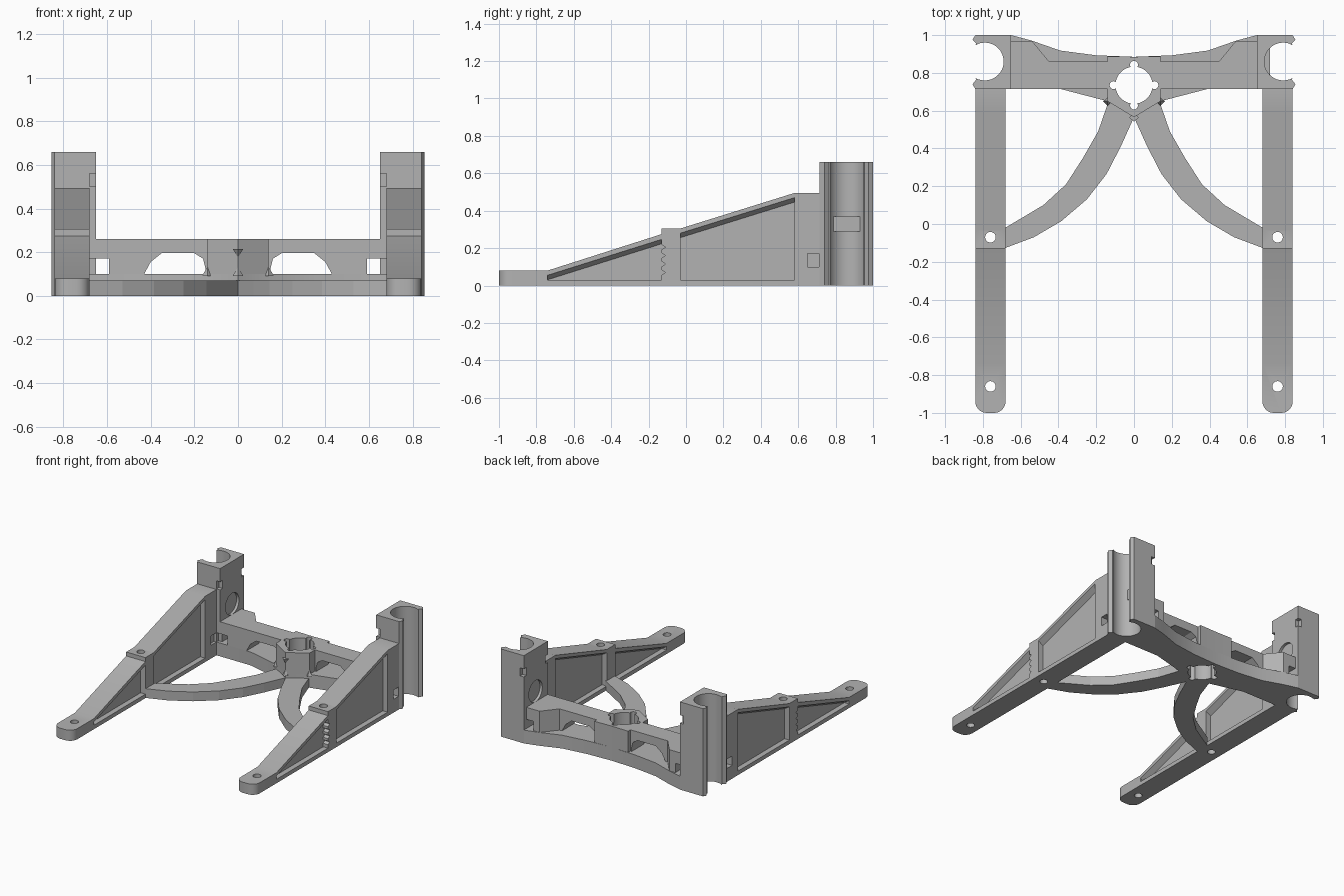
import bpy, bmesh, math
from mathutils import Vector

if "Cube" in bpy.data.objects:
    bpy.data.objects.remove(bpy.data.objects["Cube"], do_unlink=True)

grey = bpy.data.materials.new("plain grey")
grey.use_nodes = True
grey.diffuse_color = (0.45, 0.45, 0.45, 1)
grey.node_tree.nodes["Principled BSDF"].inputs["Base Color"].default_value = (0.45, 0.45, 0.45, 1)


def prism(name, pts, a, b, axis="z", far=None):
    """Extrude a 2D outline from a to b; far gives a different end outline."""
    place = {"x": lambda p, d: (d, p[0], p[1]),
             "y": lambda p, d: (p[0], d, p[1]),
             "z": lambda p, d: (p[0], p[1], d)}[axis]
    bm = bmesh.new()
    lo = [bm.verts.new(place(p, a)) for p in pts]
    hi = [bm.verts.new(place(p, b)) for p in (far or pts)]
    bm.faces.new(lo)
    bm.faces.new(hi)
    for i in range(len(pts)):
        j = (i + 1) % len(pts)
        bm.faces.new((lo[i], lo[j], hi[j], hi[i]))
    bmesh.ops.recalc_face_normals(bm, faces=bm.faces)
    mesh = bpy.data.meshes.new(name)
    bm.to_mesh(mesh)
    bm.free()
    mesh.materials.append(grey)
    ob = bpy.data.objects.new(name, mesh)
    bpy.context.collection.objects.link(ob)
    return ob


def ring(cx, cy, r, n=32, start=0, sweep=360):
    count = n if sweep == 360 else n + 1
    angles = [math.radians(start + sweep * i / n) for i in range(count)]
    return [(cx + r * math.cos(t), cy + r * math.sin(t)) for t in angles]


def rect(u0, u1, v0, v1):
    return [(u0, v0), (u1, v0), (u1, v1), (u0, v1)]


def flip(pts, s):
    return [(s * x, y) for x, y in pts]


def cut(ob, *cutters):
    for c in cutters:
        c.hide_render = True
        m = ob.modifiers.new("cut", "BOOLEAN")
        m.operation = "DIFFERENCE"
        m.solver = "EXACT"
        m.object = c
        bpy.context.view_layer.objects.active = ob
        bpy.ops.object.modifier_apply(modifier=m.name)
        bpy.data.objects.remove(c, do_unlink=True)


def smooth(ob):
    bpy.ops.object.select_all(action="DESELECT")
    ob.select_set(True)
    bpy.context.view_layer.objects.active = ob
    bpy.ops.object.shade_smooth_by_angle(angle=math.radians(25))


leg_side = [(-1, 0), (0.72, 0), (0.72, 0.495), (0.58, 0.495), (-0.03, 0.305),
            (-0.13, 0.305), (-0.13, 0.275), (-0.74, 0.08), (-1, 0.08)]
front_panel = [(-0.74, 0.03), (-0.13, 0.03), (-0.13, 0.247), (-0.74, 0.055)]
rear_panel = [(-0.03, 0.03), (0.58, 0.03), (0.58, 0.47), (-0.03, 0.28)]


def panel_cutter(pts, face, inward):
    """Recess whose upper edge slopes down as it goes in."""
    deep = pts[:2] + [(y, z - 0.024) for y, z in pts[2:]]
    return prism("cutter", pts, face, face + inward * 0.04, "x", deep)


for s, side in ((1, "left"), (-1, "right")):
    # Sloping leg with rounded toe
    leg = prism(side + "_leg", leg_side, s * 0.68, s * 0.84, "x")
    bm = bmesh.new()
    bm.from_mesh(leg.data)
    toe = [e for e in bm.edges if all(v.co.y < -0.99 for v in e.verts)
           and abs(e.verts[0].co.z - e.verts[1].co.z) > 0.05]
    bmesh.ops.bevel(bm, geom=toe, offset=0.06, segments=6, profile=0.5, affect="EDGES")
    bm.to_mesh(leg.data)
    bm.free()

    # Recessed panels, ratchet teeth, screw holes and strap pocket
    for pts in (front_panel, rear_panel):
        cut(leg, panel_cutter(pts, s * 0.84, -s), panel_cutter(pts, s * 0.68, s))
    for z in (0.07, 0.115, 0.16, 0.205):
        tooth = [(-0.14, z - 0.02), (-0.11, z), (-0.14, z + 0.02)]
        cut(leg, prism("cutter", tooth, s * 0.80, s * 0.86, "x"))
    for y in (-0.07, -0.86):
        cut(leg, prism("cutter", ring(s * 0.76, y, 0.028, 24), -0.1, 0.6))
    cut(leg, prism("cutter", rect(0.65, 0.71, 0.10, 0.17), s * 0.74, s * 0.9, "x"))
    cut(leg, prism("cutter", rect(0.65, 0.73, 0.10, 0.17), s * 0.66, s * 0.70, "x"))
    smooth(leg)

    # Upright tower with an open round channel
    section = ([(0.65, 0.715), (0.84, 0.715), (0.855, 0.74), (0.835, 0.765)]
               + ring(0.79, 0.86, 0.1, 28, 300, -240)
               + [(0.835, 0.955), (0.855, 0.975), (0.84, 1), (0.65, 1)])
    tower = prism(side + "_tower", flip(section, s), 0, 0.66)
    cut(tower, prism("cutter", ring(0.86, 0.34, 0.08), s * 0.6, s * 0.67, "x"))
    for y in (0.70, 0.97):
        cut(tower, prism("cutter", rect(y, y + 0.045, 0.50, 0.56), s * 0.6, s * 0.68, "x"))
    cut(tower, prism("cutter", rect(0.70, 0.74, 0.10, 0.17), s * 0.6, s * 0.68, "x"))
    smooth(tower)

    # Upper beam wall with arched window and strap slot
    wall_plan = [(0.135, 0.715), (0.65, 0.715), (0.65, 0.97), (0.54, 0.97),
                 (0.45, 0.86), (0.135, 0.86)]
    wall = prism(side + "_beam_wall", flip(wall_plan, s), 0.1, 0.26)
    arch = [(0.15, 0.05), (0.43, 0.05), (0.43, 0.10), (0.40, 0.155), (0.35, 0.195),
            (0.20, 0.195), (0.16, 0.17), (0.15, 0.13)]
    cut(wall, prism("cutter", flip(arch, s), 0.6, 1.1, "y"))
    cut(wall, prism("cutter", flip(rect(0.59, 0.66, 0.05, 0.17), s), 0.6, 1.1, "y"))

    # Curved brace from hub to leg
    outer = [(0.13, 0.67), (0.145, 0.62), (0.19, 0.49), (0.27, 0.35), (0.36, 0.21),
             (0.48, 0.10), (0.69, -0.025)]
    inner = [(0.69, -0.13), (0.53, -0.07), (0.385, 0.015), (0.25, 0.13),
             (0.145, 0.265), (0.07, 0.41), (0, 0.565)]
    prism(side + "_brace", flip(outer + inner, s), 0, 0.07)

# Stop block inside one channel
prism("channel_stop", rect(0.78, 0.935, 0.29, 0.37), 0.68, 0.72, "x")

# Base slab with concave back edge
half_back = [(0.65, 1), (0.545, 0.972), (0.39, 0.918), (0.2, 0.893)]
half_front = [(0.14, 0.65), (0.39, 0.715), (0.65, 0.715)]
slab_plan = ([(0, 0.565)] + half_front + half_back + [(0, 0.885)]
             + flip(half_back[::-1], -1) + flip(half_front[::-1], -1))
slab = prism("base_slab", slab_plan, 0, 0.1)

# Central hub
hub_plan = [(0, 0.565), (0.14, 0.65), (0.14, 0.888), (0, 0.885), (-0.14, 0.888), (-0.14, 0.65)]
hub = prism("hub", hub_plan, 0.1, 0.26)

# Keyed bore through hub and slab
for ob in (slab, hub):
    cut(ob, prism("cutter", ring(0, 0.735, 0.098, 40), -0.1, 0.4))
    for k in range(4):
        t = k * math.pi / 2
        key = ring(0.108 * math.cos(t), 0.735 + 0.108 * math.sin(t), 0.021, 16)
        cut(ob, prism("cutter", key, -0.1, 0.4))
    smooth(ob)

# Small pointed studs on the hub corners
for i, (x, y, z0, z1) in enumerate([(0.14, 0.65, 0.09, 0.13), (-0.14, 0.65, 0.09, 0.13),
                                    (0, 0.565, 0.09, 0.13), (0, 0.565, 0.215, 0.18)]):
    prism("hub_stud_%d" % i, ring(x, y, 0.025, 4), z0, z1, "z", ring(x, y, 0.002, 4))
